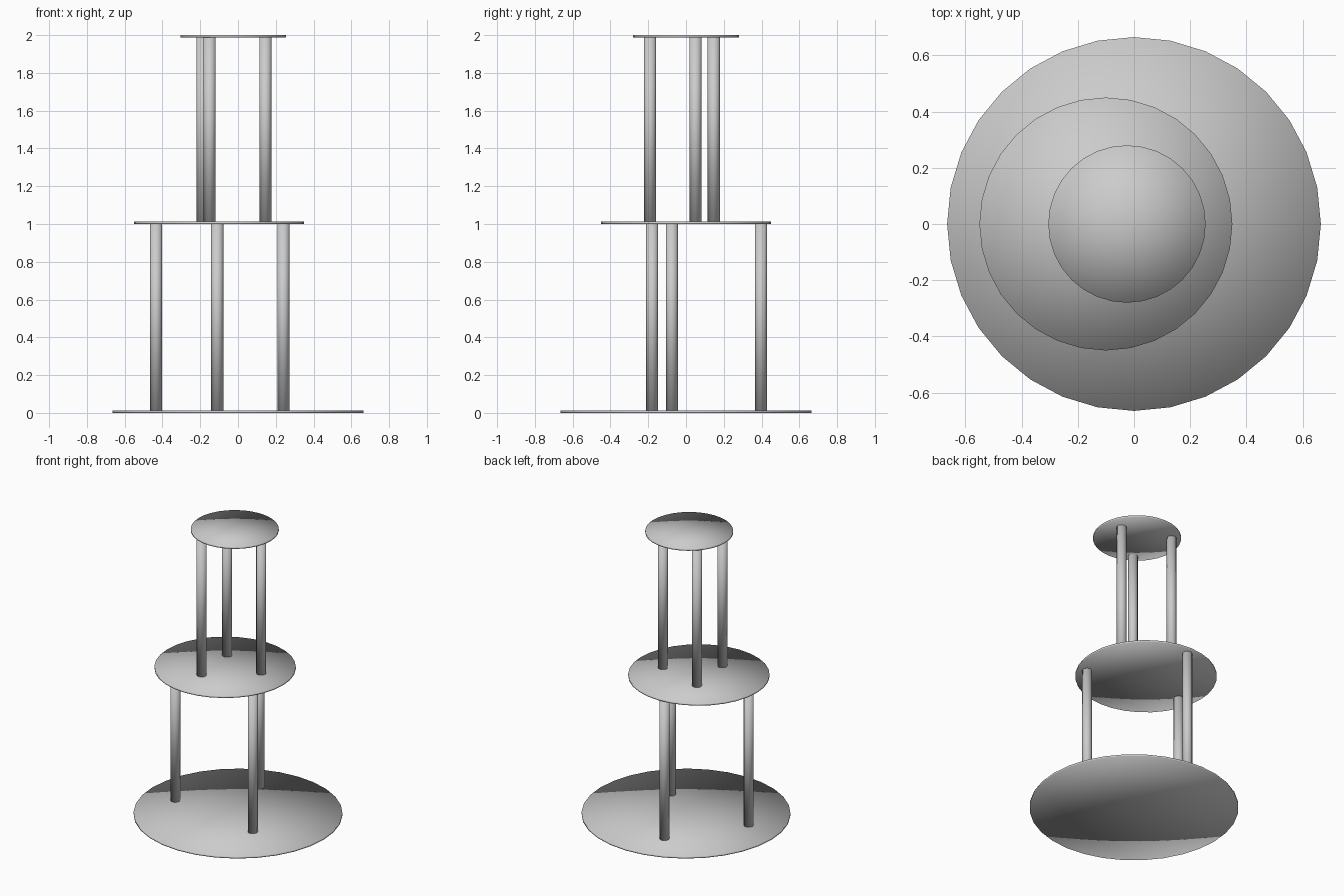
import bpy

if "Cube" in bpy.data.objects:
    bpy.data.objects.remove(bpy.data.objects["Cube"])

THICK = 0.012
LEG_R = 0.032


def cylinder(name, x, y, z0, z1, radius, sides):
    # Fan caps with fully smooth normals give the soft, domed shading
    bpy.ops.mesh.primitive_cylinder_add(
        vertices=sides, radius=radius, depth=z1 - z0,
        end_fill_type='TRIFAN', location=(x, y, (z0 + z1) / 2))
    obj = bpy.context.object
    obj.name = name
    bpy.ops.object.shade_smooth()
    return obj


# Three round shelves: name, centre x, bottom z, radius
for name, x, z, r in [("bottom_shelf", 0, 0, 0.665),
                      ("middle_shelf", -0.1, 1.0, 0.45),
                      ("top_shelf", -0.025, 2 - THICK, 0.28)]:
    cylinder(name, x, 0, z, z + THICK, r, 32)

# Irregularly placed posts between the shelves
tiers = {
    "lower_post": (THICK, 1.0, [(-0.434, -0.075), (-0.11, 0.397), (0.24, -0.179)]),
    "upper_post": (1.0 + THICK, 2 - THICK, [(-0.188, 0.147), (-0.15, -0.19), (0.145, 0.05)]),
}
for name, (z0, z1, spots) in tiers.items():
    for i, (x, y) in enumerate(spots, 1):
        cylinder(f"{name}_{i}", x, y, z0, z1, LEG_R, 12)
